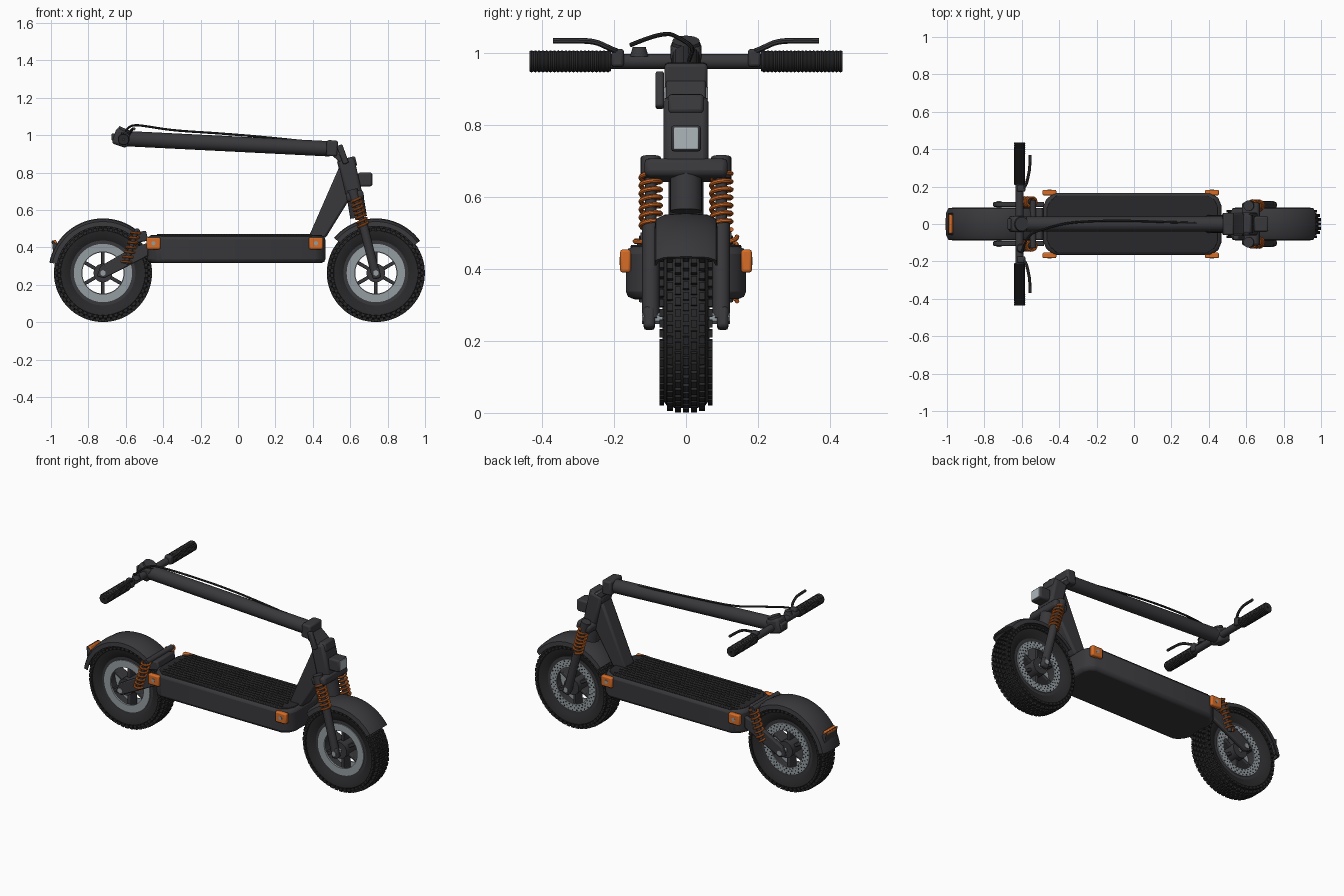
import bpy, bmesh
from math import cos, sin, pi, radians
from mathutils import Vector, Matrix

cube = bpy.data.objects.get("Cube")
if cube:
    bpy.data.objects.remove(cube)


def material(name, r, g, b):
    m = bpy.data.materials.new(name)
    m.use_nodes = True
    m.diffuse_color = (r, g, b, 1)
    m.node_tree.nodes["Principled BSDF"].inputs["Base Color"].default_value = (r, g, b, 1)
    return m


DARK = material("dark frame", .04, .04, .045)
BLACK = material("black rubber", .022, .022, .024)
ORANGE = material("orange", .68, .15, .02)
METAL = material("grey metal", .30, .34, .36)
LENS = material("pale lens", .42, .47, .49)


def link(name, me, mat, bevel=0):
    ob = bpy.data.objects.new(name, me)
    bpy.context.collection.objects.link(ob)
    me.materials.clear()
    me.materials.append(mat)
    me.shade_smooth()
    me.set_sharp_from_angle(angle=radians(35))
    if bevel:
        mod = ob.modifiers.new("bevel", "BEVEL")
        mod.width, mod.segments = bevel, 2
        mod.angle_limit = radians(35)
    return ob


def finish(name, bm, mat, bevel=0):
    bmesh.ops.recalc_face_normals(bm, faces=bm.faces)
    me = bpy.data.meshes.new(name)
    bm.to_mesh(me)
    bm.free()
    return link(name, me, mat, bevel)


def add_box(bm, matrix, size):
    bmesh.ops.create_cube(bm, size=1, matrix=matrix @ Matrix.Diagonal((*size, 1)))


def box(name, loc, size, mat, tilt=0, bevel=.008):
    bm = bmesh.new()
    add_box(bm, Matrix.Translation(loc) @ Matrix.Rotation(radians(tilt), 4, 'Y'), size)
    return finish(name, bm, mat, bevel)


def rod(name, p, q, r, mat, r2=None, n=20):
    p, q = Vector(p), Vector(q)
    bm = bmesh.new()
    m = Matrix.Translation((p + q) / 2) @ (q - p).to_track_quat('Z', 'Y').to_matrix().to_4x4()
    bmesh.ops.create_cone(bm, cap_ends=True, segments=n, radius1=r, radius2=r2 or r,
                          depth=(q - p).length, matrix=m)
    return finish(name, bm, mat)


def prism(name, pts, lo, hi, axis, mat, bevel=.008):
    place = (lambda a, b, h: (a, h, b)) if axis == 'Y' else (lambda a, b, h: (a, b, h))
    bm = bmesh.new()
    rows = [[bm.verts.new(place(a, b, h)) for a, b in pts] for h in (lo, hi)]
    for row in rows:
        bm.faces.new(row)
    for i in range(len(pts)):
        j = i - 1
        bm.faces.new((rows[0][j], rows[0][i], rows[1][i], rows[1][j]))
    return finish(name, bm, mat, bevel)


def sweep(name, prof, centre, mat, start=0, end=360, n=64):
    """Turn a closed (radius, y) outline about the y axis."""
    full = end - start == 360
    bm = bmesh.new()
    rings = []
    for i in range(n if full else n + 1):
        a = radians(start + (end - start) * i / n)
        rings.append([bm.verts.new((centre[0] + r * cos(a), centre[1] + y, centre[2] + r * sin(a)))
                      for r, y in prof])
    for i in range(n):
        a, b = rings[i], rings[(i + 1) % len(rings)]
        for k in range(len(prof)):
            bm.faces.new((a[k - 1], a[k], b[k], b[k - 1]))
    if not full:
        bm.faces.new(rings[0])
        bm.faces.new(rings[-1])
    return finish(name, bm, mat)


def tube(name, pts, r, mat, smooth=False):
    cu = bpy.data.curves.new(name, 'CURVE')
    cu.dimensions, cu.bevel_depth, cu.bevel_resolution, cu.use_fill_caps = '3D', r, 2, True
    sp = cu.splines.new('NURBS' if smooth else 'POLY')
    sp.points.add(len(pts) - 1)
    for pt, co in zip(sp.points, pts):
        pt.co = (*co, 1)
    if smooth:
        sp.use_endpoint_u, sp.order_u = True, 3
    tmp = bpy.data.objects.new(name, cu)
    me = bpy.data.meshes.new_from_object(tmp)
    bpy.data.objects.remove(tmp)
    return link(name, me, mat)


def spring(name, p, q, r, turns):
    p, q = Vector(p), Vector(q)
    rot = (q - p).to_track_quat('Z', 'Y')
    pts = [p.lerp(q, i / (turns * 14)) + rot @ Vector((r * cos(i * pi / 7), r * sin(i * pi / 7), 0))
           for i in range(turns * 14 + 1)]
    tube(name, pts, .0065, ORANGE)
    rod(name + "_damper", p, q, r * .55, DARK)


# Wheels with tread, rim, spokes and perforated brake disc
REAR, FRONT = (-.722, 0, .263), (.737, 0, .263)
half = [(.172, -.045), (.2, -.062), (.225, -.066), (.242, -.054), (.25, -.03)]
tyre = half + [(r, -y) for r, y in reversed(half)]
for label, c in (("rear", REAR), ("front", FRONT)):
    sweep(label + "_tyre", tyre, c, BLACK)
    bm = bmesh.new()
    for i in range(52):
        for k in range(-3, 4):
            a = 2 * pi * (i + .5 * (k % 2)) / 52
            radius = (.254, .254, .25, .234)[abs(k)]
            m = Matrix.Translation(c) @ Matrix.Rotation(a, 4, 'Y') @ Matrix.Translation((radius, k * .0225, 0))
            add_box(bm, m, (.016, .017 if abs(k) < 3 else .013, .021))
    finish(label + "_tread", bm, BLACK)
    sweep(label + "_rim", [(.15, -.046), (.18, -.046), (.18, .046), (.15, .046)], c, DARK)
    sweep(label + "_rim_ring", [(.113, -.052), (.156, -.052), (.156, -.04), (.113, -.04)], c, METAL)
    sweep(label + "_brake_disc", [(.11, .046), (.156, .046), (.156, .053), (.11, .053)], c, METAL)
    bm = bmesh.new()
    for row in range(3):
        for i in range(32):
            a = 2 * pi * (i + row * .5) / 32
            r = .119 + row * .014
            m = Matrix.Translation((c[0] + r * cos(a), .0535, c[2] + r * sin(a))) @ Matrix.Rotation(pi / 2, 4, 'X')
            bmesh.ops.create_cone(bm, cap_ends=True, segments=8, radius1=.0042, radius2=.0042, depth=.002, matrix=m)
    finish(label + "_disc_holes", bm, BLACK)
    hub = Vector(c)
    for i in range(6):
        a = pi * i / 3 + pi / 6
        box(label + "_spoke", hub + Vector((.095 * cos(a), 0, .095 * sin(a))), (.13, .07, .019),
            DARK, -180 * a / pi, .004)
    rod(label + "_hub", hub - Vector((0, .065, 0)), hub + Vector((0, .065, 0)), .05, DARK, n=32)
    rod(label + "_axle", hub - Vector((0, .122, 0)), hub + Vector((0, .122, 0)), .016, METAL, n=6)

# Fenders
arch = [(.25, -.088), (.275, -.084), (.288, -.06), (.292, 0), (.288, .06), (.275, .084), (.25, .088),
        (.25, .082), (.27, .076), (.28, .055), (.283, 0), (.28, -.055), (.27, -.076), (.25, -.082)]
sweep("rear_fender", arch, REAR, DARK, 46, 169, 32)
sweep("front_fender", arch, FRONT, DARK, 36, 140, 32)
prism("tail_bracket", [(-.995, .44), (-.955, .4), (-.965, .33), (-.985, .325)], -.06, .06, 'Y', DARK, .005)
box("tail_light", (-.982, 0, .425), (.026, .1, .026), ORANGE, -25, .005)

# Deck with studded mat and corner lights
edge = [(-.487, .09), (-.47, .13), (-.43, .167), (.41, .167), (.45, .14), (.467, .1)]
outline = edge + [(x, -y) for x, y in reversed(edge)]
prism("deck", outline, .317, .462, 'Z', DARK, .02)
prism("deck_mat", [(x * .96, y * .92) for x, y in outline], .455, .467, 'Z', BLACK, .003)
bm = bmesh.new()
for k in range(-5, 6):
    for i in range(30):
        x = -.425 + .0275 * i + .013 * (k % 2)
        add_box(bm, Matrix.Translation((x, k * .026, .467)), (.017, .011, .007))
finish("mat_studs", bm, BLACK)
for s in (-1, 1):
    for x in (-.452, .417):
        box("corner_light", (x, s * .168, .422), (.074, .03, .064), ORANGE, 0, .007)
        rod("corner_screw", (x, s * .18, .422), (x, s * .185, .422), .011, METAL)

# Rear suspension
box("rear_mount", (-.525, 0, .455), (.08, .17, .055), DARK, -12)
rod("rear_crossbar", (-.54, -.127, .485), (-.54, .127, .485), .017, DARK)
for s in (-1, 1):
    prism("swing_arm", [(-.755, .245), (-.715, .235), (-.48, .355), (-.48, .425), (-.56, .4), (-.735, .3)],
          s * .105 - .013, s * .105 + .013, 'Y', DARK, .006)
    spring("rear_spring", (-.6, s * .118, .31), (-.543, s * .118, .49), .024, 7)

# Neck, head and front fork
prism("neck", [(.375, .45), (.468, .45), (.635, .72), (.63, .82), (.55, .85)], -.048, .048, 'Y', DARK, .012)
box("head", (.602, 0, .765), (.088, .125, .22), DARK, -13, .015)
box("head_collar", (.583, 0, .85), (.1, .1, .055), DARK, -13, .01)
box("fork_crown", (.625, 0, .675), (.095, .232, .052), DARK, -13, .015)
rod("steerer", (.625, 0, .68), (.645, 0, .56), .045, DARK)
box("headlight", (.68, 0, .763), (.075, .084, .074), DARK, 0, .01)
box("headlight_lens", (.717, 0, .763), (.006, .068, .06), LENS, 0, .002)
for s in (-1, 1):
    y = s * .098
    rod("fork_upper", (.612, y, .71), (.628, y, .65), .028, DARK)
    spring("front_spring", (.628, y, .665), (.672, y, .51), .028, 7)
    rod("fork_leg", (.668, y, .525), (.735, y, .26), .024, DARK)
    box("fork_foot", (.737, s * .102, .263), (.046, .032, .062), DARK, -14, .01)

# Folding hinge
box("hinge_block", (.503, 0, .93), (.06, .12, .085), DARK, 3, .01)
prism("hinge_link", [(.51, .955), (.53, .925), (.6, .865), (.56, .84), (.5, .895)], -.055, .055, 'Y', DARK, .006)
box("hinge_plate", (.556, 0, .888), (.05, .122, .008), METAL, 40, .002)
box("hinge_latch", (.56, -.073, .897), (.032, .024, .105), DARK, -20, .007)

# Folded stem and handlebar
rod("stem", (-.61, 0, .982), (.49, 0, .927), .041, DARK, n=32)
box("stem_clamp", (-.622, 0, .985), (.085, .085, .088), DARK, 18, .015)
rod("display", (-.612, 0, 1.005), (-.6, 0, 1.034), .038, DARK)
box("clamp_tab", (-.665, 0, .99), (.022, .06, .04), DARK, 0, .006)
BAR = (-.612, 0, .977)
rod("handlebar", (BAR[0], -.42, BAR[2]), (BAR[0], .42, BAR[2]), .021, DARK)
for s in (-1, 1):
    ridges = [(.031 if i % 2 else .028, s * (.212 + .0053 * i)) for i in range(42)]
    sweep("grip", [(.005, s * .208), (.027, s * .208)] + ridges + [(.028, s * .435), (.005, s * .435)],
          BAR, BLACK, n=24)
    box("lever_clamp", (-.603, s * .19, .987), (.045, .035, .05), DARK)
    tube("brake_lever", [(-.6, s * .18, 1.0), (-.575, s * .21, 1.012), (-.567, s * .25, 1.032),
                         (-.556, s * .3, 1.035), (-.556, s * .37, 1.034)], .008, DARK, True)
rod("bell", (-.605, -.13, .99), (-.605, -.13, 1.017), .026, DARK, .018)
tube("cable", [(-.6, -.155, 1.022), (-.585, -.1, 1.045), (-.55, -.05, 1.055), (-.49, -.03, 1.048),
               (-.35, .01, 1.025), (-.1, .02, 1.01), (.2, .01, .985), (.47, 0, .955)], .006, BLACK, True)
